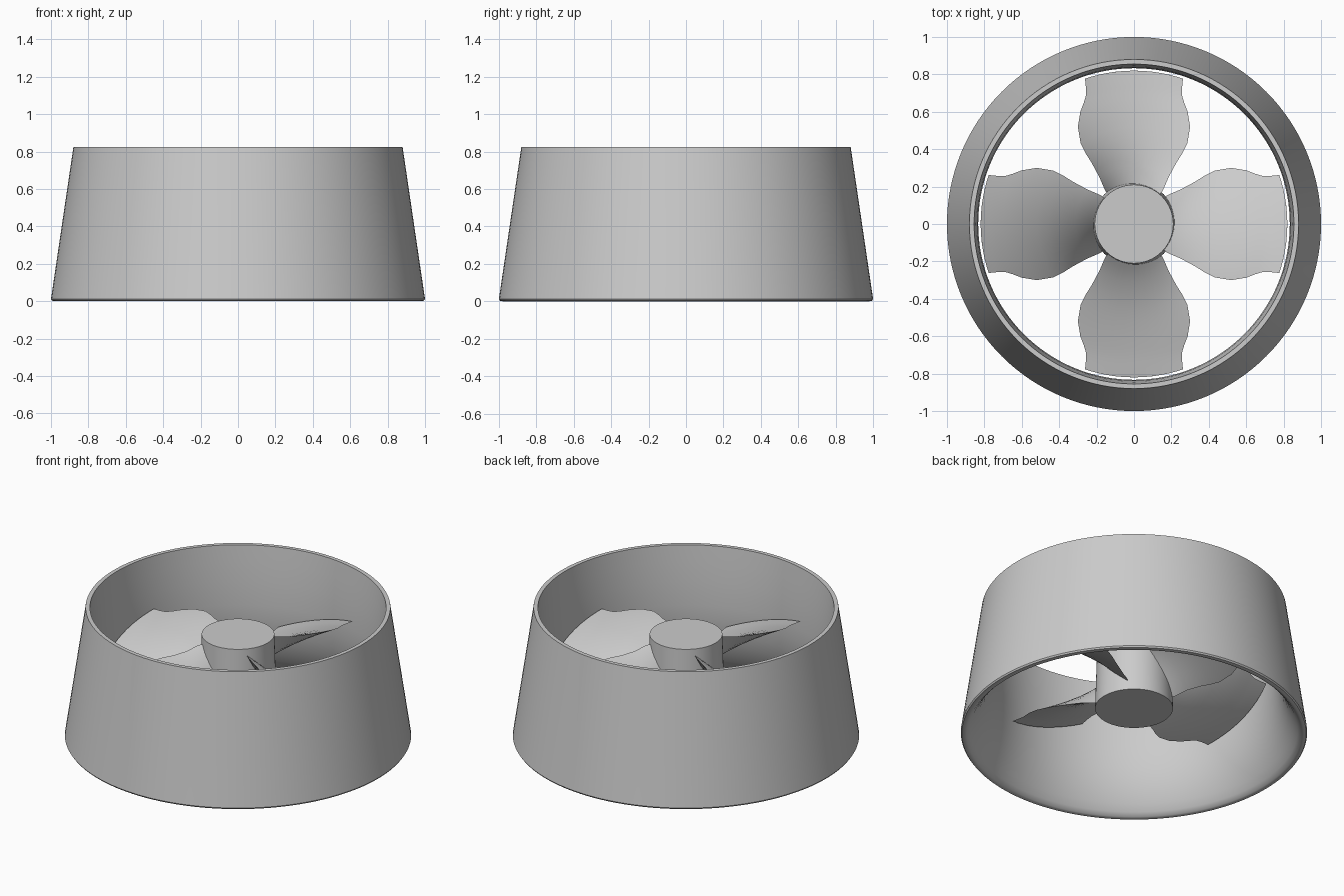
import bpy, bmesh, math

cube = bpy.data.objects.get("Cube")
if cube:
    bpy.data.objects.remove(cube, do_unlink=True)

GREY = (0.6, 0.6, 0.6, 1.0)
metal = bpy.data.materials.new("plain_grey")
metal.use_nodes = True
metal.diffuse_color = GREY
metal.node_tree.nodes["Principled BSDF"].inputs["Base Color"].default_value = GREY


def finish(name, bm, angle=35):
    """Turn a bmesh into a smooth-shaded object with sharp edges kept."""
    bmesh.ops.recalc_face_normals(bm, faces=bm.faces)
    mesh = bpy.data.meshes.new(name)
    bm.to_mesh(mesh)
    bm.free()
    mesh.materials.append(metal)
    obj = bpy.data.objects.new(name, mesh)
    bpy.context.collection.objects.link(obj)
    bpy.ops.object.select_all(action="DESELECT")
    obj.select_set(True)
    bpy.context.view_layer.objects.active = obj
    bpy.ops.object.shade_smooth_by_angle(angle=math.radians(angle))
    return obj


def lathe(name, profile, closed, steps=128):
    """Revolve (radius, height) points about the z axis."""
    bm = bmesh.new()
    rings = []
    for r, z in profile:
        rings.append([bm.verts.new((r * math.cos(a), r * math.sin(a), z))
                      for a in (math.tau * i / steps for i in range(steps))])
    pairs = list(zip(rings, rings[1:]))
    if closed:
        pairs.append((rings[-1], rings[0]))
    else:
        bm.faces.new(rings[0])
        bm.faces.new(rings[-1])
    for a, b in pairs:
        for i in range(steps):
            j = (i + 1) % steps
            bm.faces.new((a[i], a[j], b[j], b[i]))
    return finish(name, bm)


# Duct ring: straight tapered outside, rounded inlet lip, curved throat
lathe("duct_ring", [
    (0.88, 0.825), (0.998, 0.025), (1.0, 0.012), (0.994, 0.003), (0.98, 0.0),
    (0.965, 0.004), (0.945, 0.025), (0.92, 0.065), (0.892, 0.12), (0.866, 0.19),
    (0.847, 0.27), (0.836, 0.36), (0.833, 0.45), (0.838, 0.6), (0.846, 0.72),
    (0.855, 0.825)], closed=True)

# Hub: slightly tapered drum
lathe("hub", [(0.225, 0.17), (0.21, 0.655)], closed=False, steps=96)

# Blade outline: distance along the blade, half width, half thickness
OUTLINE = [(0.13, 0.115, 0.03), (0.18, 0.155, 0.03), (0.25, 0.185, 0.029),
           (0.33, 0.228, 0.027), (0.38, 0.26, 0.026), (0.43, 0.285, 0.024),
           (0.52, 0.3, 0.021), (0.6, 0.287, 0.018), (0.65, 0.268, 0.016),
           (0.69, 0.256, 0.015), (0.73, 0.257, 0.014), (0.777, 0.262, 0.012)]
COLS = 16
MID_HEIGHT, PITCH = 0.42, 0.27


def blade(name, heading):
    """Helical blade with a lens-shaped section."""
    bm = bmesh.new()
    rows = []
    for x, w, thick in OUTLINE:
        r, spread = math.hypot(x, w), math.atan2(w, x)
        slope = math.atan2(PITCH, r)
        loop = []
        for k in range(2 * COLS):
            u = math.pi * k / COLS
            t, side = math.cos(u), math.sin(u)
            off = thick * side * abs(side)
            phi = spread * t + off * math.sin(slope) / r
            z = MID_HEIGHT - PITCH * spread * t + off * math.cos(slope)
            loop.append(bm.verts.new((r * math.cos(heading + phi),
                                      r * math.sin(heading + phi), z)))
        rows.append(loop)
    for a, b in zip(rows, rows[1:]):
        for k in range(2 * COLS):
            n = (k + 1) % (2 * COLS)
            bm.faces.new((a[k], a[n], b[n], b[k]))
    # Close the root and tip with strips between the two skins
    for loop in (rows[0], rows[-1]):
        for k in range(COLS):
            quad = [loop[k], loop[k + 1], loop[-k - 1], loop[-k]]
            if k == 0:
                quad.pop()
            elif k == COLS - 1:
                quad.pop(2)
            bm.faces.new(quad)
    return finish(name, bm, 40)


for i, label in enumerate(("left", "back", "right", "front")):
    blade(label + "_blade", i * math.pi / 2)
